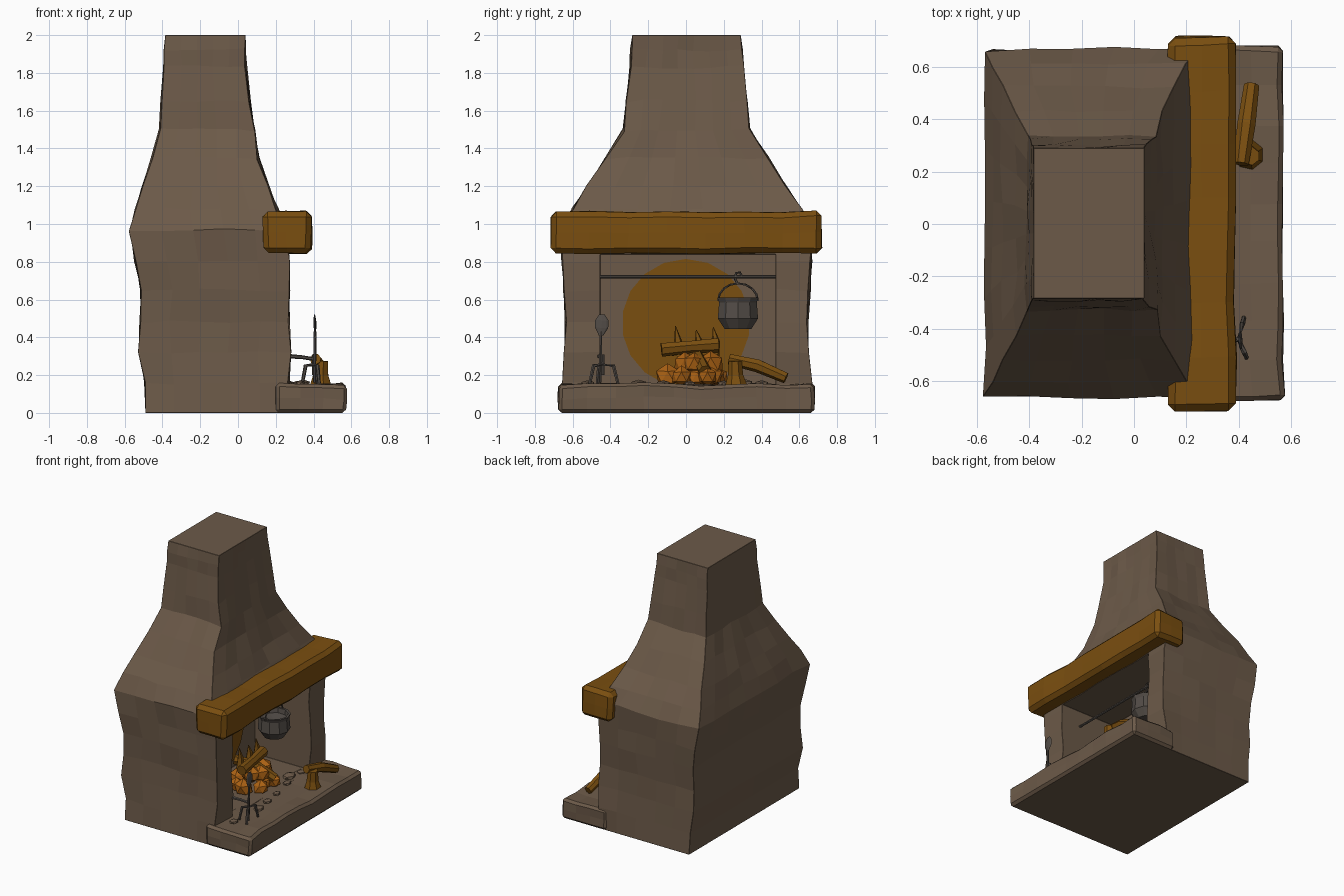
import bpy, bmesh, math, random
from mathutils import Vector, noise

if "Cube" in bpy.data.objects:
    bpy.data.objects.remove(bpy.data.objects["Cube"])

random.seed(4)


def mat(name, c):
    m = bpy.data.materials.new(name)
    m.diffuse_color = (*c, 1)
    m.use_nodes = True
    m.node_tree.nodes["Principled BSDF"].inputs["Base Color"].default_value = m.diffuse_color
    return m


STONE = mat("brown_stone", (0.150, 0.102, 0.066))
WOOD = mat("amber_wood", (0.195, 0.077, 0.005))
EMBER = mat("ember_orange", (0.42, 0.125, 0.007))
IRON = mat("dark_iron", (0.085, 0.072, 0.062))


def finish(bm, name, m):
    bmesh.ops.recalc_face_normals(bm, faces=bm.faces)
    me = bpy.data.meshes.new(name)
    bm.to_mesh(me)
    bm.free()
    me.materials.append(m)
    ob = bpy.data.objects.new(name, me)
    bpy.context.collection.objects.link(ob)
    return ob


def roughen(bm, amt, freq=6.0, keep=lambda co: False):
    for v in bm.verts:
        if not keep(v.co):
            v.co += noise.noise_vector(v.co * freq) * amt


def add_bevel(ob, w):
    b = ob.modifiers.new("soft_edges", 'BEVEL')
    b.width, b.segments, b.angle_limit = w, 1, math.radians(50)


def rough_box(name, lo, hi, m, cuts, amt, bevel, freq=6.0):
    """Box from lo to hi cut into slices, with a worn surface."""
    bm = bmesh.new()
    bmesh.ops.create_cube(bm, size=1)
    lo, hi = Vector(lo), Vector(hi)
    for v in bm.verts:
        v.co = Vector((l + (c + .5) * (h - l) for l, c, h in zip(lo, v.co, hi)))
    for ax, n in enumerate(cuts):
        for i in range(1, n):
            p = lo.copy()
            p[ax] += (hi[ax] - lo[ax]) * i / n
            no = Vector((0, 0, 0))
            no[ax] = 1
            bmesh.ops.bisect_plane(bm, geom=bm.verts[:] + bm.edges[:] + bm.faces[:],
                                   plane_co=p, plane_no=no)
    roughen(bm, amt, freq, lambda co: co.z < 0.001)
    ob = finish(bm, name, m)
    add_bevel(ob, bevel)
    return ob


def tube(name, pts, rads, m, sides=6, flat=(1, 1)):
    """Polygon swept along a path, with one radius for each point."""
    bm = bmesh.new()
    pts = [Vector(p) for p in pts]
    rings = []
    for i, p in enumerate(pts):
        d = (pts[min(i + 1, len(pts) - 1)] - pts[max(i - 1, 0)]).normalized()
        u = d.cross(Vector((0, 1, 0)) if abs(d.y) < .8 else Vector((1, 0, 0))).normalized()
        w = d.cross(u)
        rings.append([bm.verts.new(p + rads[i] * (u * flat[0] * math.cos(a) + w * flat[1] * math.sin(a)))
                      for a in (2 * math.pi * k / sides for k in range(sides))])
    for a, b in zip(rings, rings[1:]):
        for k in range(sides):
            bm.faces.new((a[k], a[(k + 1) % sides], b[(k + 1) % sides], b[k]))
    bm.faces.new(rings[0])
    bm.faces.new(rings[-1])
    return finish(bm, name, m)


# Stone body and chimney: rings of (z, back x, front x, half width)
levels = [(0, -.49, .27, .66), (.16, -.495, .27, .655), (.32, -.52, .275, .645), (.48, -.515, .27, .64),
          (.65, -.51, .27, .65), (.8, -.54, .27, .66), (.97, -.57, .255, .665), (1.08, -.54, .205, .605),
          (1.2, -.505, .155, .525), (1.35, -.455, .11, .43), (1.5, -.41, .085, .335), (1.65, -.40, .062, .317),
          (1.83, -.39, .042, .30), (1.92, -.385, .04, .292), (2, -.385, .04, .287)]
bm = bmesh.new()
NX, NY = 5, 7
loops = []
for z, x0, x1, h in levels:
    ring = [(x0 + (x1 - x0) * i / NX, -h) for i in range(NX)]
    ring += [(x1, -h + 2 * h * i / NY) for i in range(NY)]
    ring += [(x1 + (x0 - x1) * i / NX, h) for i in range(NX)]
    ring += [(x0, h - 2 * h * i / NY) for i in range(NY)]
    loops.append([bm.verts.new((x, y + .003, z)) for x, y in ring])
for a, b in zip(loops, loops[1:]):
    for k in range(len(a)):
        bm.faces.new((a[k - 1], a[k], b[k], b[k - 1]))
bm.faces.new(loops[0])
bm.faces.new(loops[-1])
roughen(bm, .016, 7, lambda co: co.z < .01 or co.z > 1.99)
body = finish(bm, "stone_chimney", STONE)

# Firebox opening
bm = bmesh.new()
bmesh.ops.create_cube(bm, size=1)
for v in bm.verts:
    v.co = Vector((.105 + v.co.x * .59, .01 + v.co.y * .93, .495 + v.co.z * .69))
cutter = finish(bm, "opening_cutter", STONE)
cutter.hide_render = True
cutter.hide_viewport = True
bo = body.modifiers.new("opening", 'BOOLEAN')
bo.operation, bo.object, bo.solver = 'DIFFERENCE', cutter, 'EXACT'
add_bevel(body, .012)

# Hearth slab and mantel beam
rough_box("hearth_slab", (.2, -.675, 0), (.57, .68, .152), STONE, (3, 9, 2), .016, .018)
rough_box("mantel_beam", (.13, -.718, .845), (.388, .718, 1.065), WOOD, (2, 7, 2), .014, .028, 4)

# Glow disc on the back wall
bm = bmesh.new()
bmesh.ops.create_circle(bm, cap_ends=True, segments=18, radius=.34)
for v in bm.verts:
    v.co = Vector((-.183, v.co.x, max(.152, .475 + v.co.y)))
glow = finish(bm, "fire_glow", WOOD)
so = glow.modifiers.new("plate", 'SOLIDIFY')
so.thickness = .006

# Embers, fire logs and flames
for i in range(16):
    bm = bmesh.new()
    bmesh.ops.create_icosphere(bm, subdivisions=1, radius=1)
    a, low = i * 2.4, i < 10
    r = (.15 if low else .07) * (1 if i % 3 else .55)
    s = random.uniform(.055, .075)
    c = Vector((.10 + r * .85 * math.cos(a), .06 + r * 1.05 * math.sin(a), .19 if low else .26))
    for v in bm.verts:
        v.co = c + v.co * s * random.uniform(.85, 1.1)
        v.co.z = max(v.co.z, .148)
    finish(bm, "ember_%d" % i, EMBER)
tube("fire_log_upper", [(.12, -.13, .335), (.11, .02, .35), (.09, .17, .36)], [.038, .034, .04], WOOD, 7)
tube("fire_log_cross", [(.24, .10, .22), (.11, .06, .30), (-.03, .0, .33)], [.035, .033, .035], WOOD, 7)
for y, top in ((-.05, .46), (.06, .44), (.15, .455)):
    tube("flame", [(.05, y, .3), (.05, y + .008, .38), (.05, y - .006, top)], [.03, .022, .002], WOOD, 5)

# Spare firewood: stump and leaning log
tube("stump", [(.44, .265, .15), (.44, .262, .2), (.445, .26, .275)], [.058, .042, .036], WOOD, 7)
tube("leaning_log", [(.41, .23, .285), (.43, .38, .25), (.45, .53, .185)], [.03, .036, .03], WOOD, 7)

# Loose stones on the hearth
for x, y, s in ((.22, .30, .045), (.27, .2, .028), (.33, -.12, .03), (.35, -.25, .035), (.31, .02, .025),
                (.25, .4, .03), (.33, -.52, .03)):
    bm = bmesh.new()
    bmesh.ops.create_icosphere(bm, subdivisions=1, radius=s)
    for v in bm.verts:
        v.co = Vector((x + v.co.x, y + v.co.y * 1.3, .155 + v.co.z * .6))
    finish(bm, "loose_stone", STONE)

# Cooking rod and pot
tube("cooking_rod", [(.11, -.465, .72), (.11, .485, .72)], [.009, .009], IRON, 6)
bm = bmesh.new()
prof = [(.0, .445), (.075, .445), (.112, .50), (.105, .585), (.115, .61), (.098, .61), (.092, .575), (.0, .56)]
vs = [bm.verts.new((r, 0, z)) for r, z in prof]
es = [bm.edges.new(p) for p in zip(vs, vs[1:])]
bmesh.ops.spin(bm, geom=vs + es, cent=(0, 0, 0), axis=(0, 0, 1), angle=2 * math.pi, steps=10)
bmesh.ops.remove_doubles(bm, verts=bm.verts, dist=.0005)
bmesh.ops.translate(bm, verts=bm.verts, vec=(.11, .275, 0))
finish(bm, "cooking_pot", IRON)
tube("pot_handle", [(.11, .275 + .105 * math.cos(a), .595 + .09 * math.sin(a))
                    for a in (math.pi * k / 8 for k in range(9))], [.006] * 9, IRON, 5)
tube("pot_hook", [(.11, .275, .68), (.11, .26, .71), (.11, .265, .74), (.11, .285, .745), (.11, .295, .725)],
     [.007] * 5, IRON, 5)

# Fire tools: stand with feet, holder arm and upright shovel
tube("tool_post", [(.40, -.44, .2), (.40, -.44, .31)], [.009, .009], IRON)
for dx, dy in ((.02, .08), (-.06, -.03), (.03, -.07)):
    tube("tool_foot", [(.40, -.44, .255), (.40 + dx * .7, -.44 + dy * .7, .25), (.40 + dx, -.44 + dy, .155)],
         [.008, .011, .009], IRON)
tube("holder_arm", [(.27, -.46, .30), (.34, -.45, .295), (.40, -.44, .285)], [.012, .01, .01], IRON)
tube("shovel_handle", [(.405, -.455, .16), (.408, -.45, .43)], [.008, .008], IRON)
tube("shovel_blade", [(.408, -.45, .41), (.408, -.447, .45), (.407, -.445, .49), (.405, -.445, .52)],
     [.012, .035, .036, .015], IRON, 8, (.2, 1))
